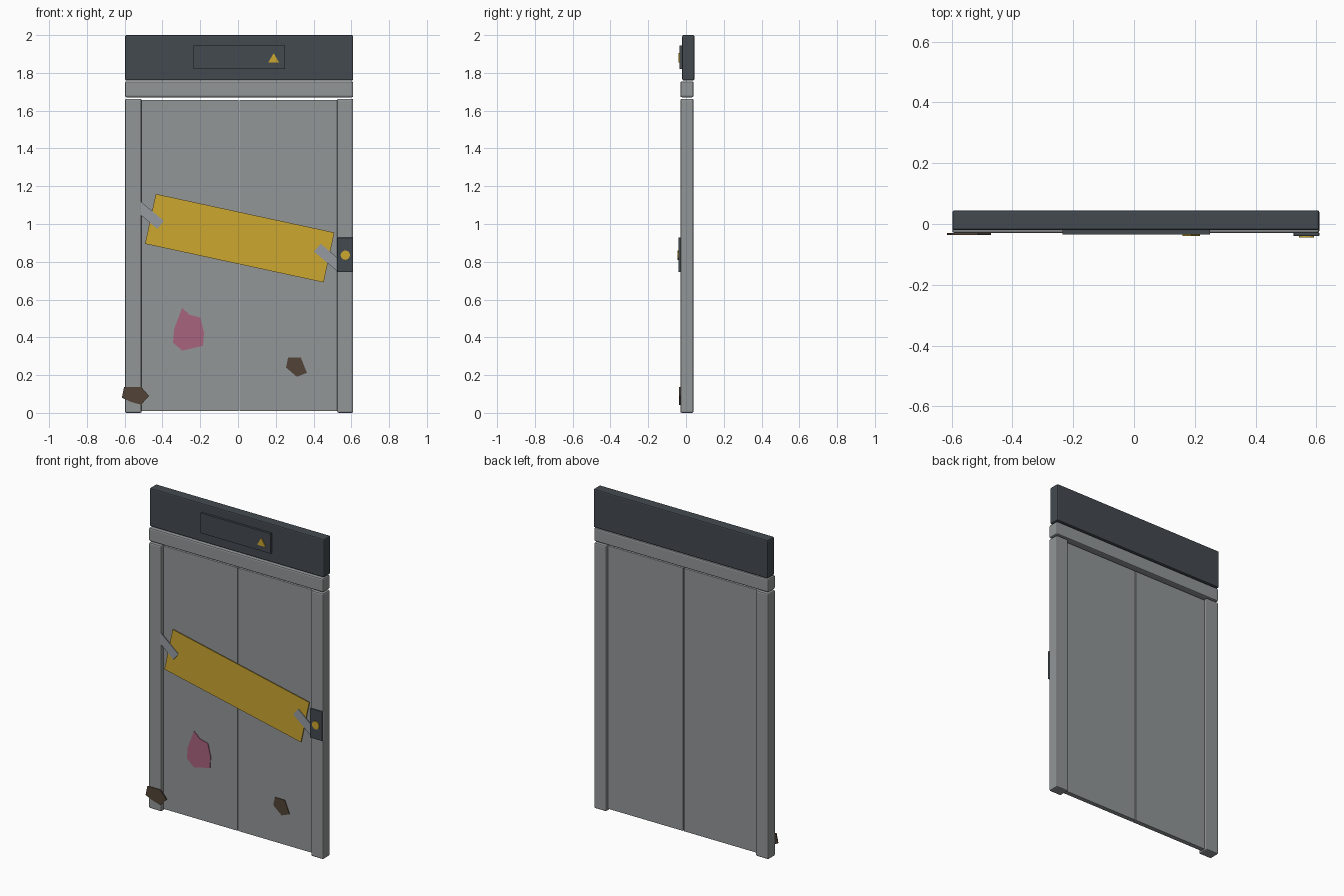
import bpy, math
from mathutils import Vector

cube = bpy.data.objects.get("Cube")
if cube:
    bpy.data.objects.remove(cube, do_unlink=True)


def material(name, *rgb):
    # sRGB 0-255 to linear
    lin = [((c / 255 + 0.055) / 1.055) ** 2.4 for c in rgb]
    m = bpy.data.materials.new(name)
    m.use_nodes = True
    m.diffuse_color = (*lin, 1)
    m.node_tree.nodes["Principled BSDF"].inputs["Base Color"].default_value = (*lin, 1)
    return m


steel = material("steel", 146, 150, 151)
dark = material("dark_metal", 67, 74, 80)
yellow = material("warning_yellow", 204, 167, 48)
tape_grey = material("tape_grey", 150, 155, 161)
pink = material("pink_stain", 168, 99, 125)
brown = material("brown_dirt", 82, 68, 55)


def plate(name, points, y0, y1, mat, bevel=0.0):
    """Extrude an x/z outline from y0 (front) to y1 (back)."""
    n = len(points)
    area = sum(points[i][0] * points[(i + 1) % n][1] - points[(i + 1) % n][0] * points[i][1]
               for i in range(n))
    if area < 0:
        points = points[::-1]
    verts = [(x, y0, z) for x, z in points] + [(x, y1, z) for x, z in points]
    faces = [list(range(n)), list(range(2 * n - 1, n - 1, -1))]
    faces += [[i, i + n, (i + 1) % n + n, (i + 1) % n] for i in range(n)]
    mesh = bpy.data.meshes.new(name)
    mesh.from_pydata(verts, [], faces)
    mesh.materials.append(mat)
    ob = bpy.data.objects.new(name, mesh)
    bpy.context.collection.objects.link(ob)
    if bevel:
        mod = ob.modifiers.new("Bevel", "BEVEL")
        mod.width = bevel
        mod.segments = 2
    return ob


def box(name, x0, x1, y0, y1, z0, z1, mat, bevel=0.0):
    return plate(name, [(x0, z0), (x1, z0), (x1, z1), (x0, z1)], y0, y1, mat, bevel)


def strip(name, x, z, length, width, degrees, y0, y1, mat):
    """Rectangle turned in the x/z plane."""
    a = math.radians(degrees)
    u = Vector((math.cos(a), math.sin(a))) * length / 2
    v = Vector((-math.sin(a), math.cos(a))) * width / 2
    c = Vector((x, z))
    return plate(name, [tuple(p) for p in (c - u - v, c + u - v, c + u + v, c - u + v)], y0, y1, mat)


# Frame
box("right_jamb", -0.598, -0.51, -0.03, 0.04, 0, 1.663, steel, 0.008)
box("left_jamb", 0.525, 0.61, -0.03, 0.04, 0, 1.663, steel, 0.008)
box("lintel", -0.598, 0.61, -0.03, 0.04, 1.671, 1.755, steel, 0.008)
box("header", -0.598, 0.61, -0.02, 0.045, 1.76, 2.0, dark, 0.007)

# Sliding doors
box("right_door", -0.512, 0.003, -0.01, 0.02, 0.01, 1.657, steel, 0.003)
box("left_door", 0.007, 0.527, -0.01, 0.02, 0.01, 1.657, steel, 0.003)

# Header display with warning triangle
box("display_panel", -0.235, 0.25, -0.034, -0.018, 1.82, 1.945, dark)
plate("warning_triangle", [(0.16, 1.855), (0.217, 1.855), (0.189, 1.904)], -0.04, -0.033, yellow)

# Call panel and round button
box("call_panel", 0.525, 0.61, -0.04, -0.028, 0.745, 0.928, dark, 0.003)
ring = [(0.568 + 0.025 * math.cos(i * math.tau / 12), 0.835 + 0.025 * math.sin(i * math.tau / 12))
        for i in range(12)]
plate("call_button", ring, -0.045, -0.039, yellow)

# Slanted sign held by tape
strip("warning_sign", 0.009, 0.925, 0.967, 0.27, -12.2, -0.025, -0.019, yellow)
strip("right_tape", -0.475, 1.05, 0.17, 0.055, -40, -0.029, -0.0245, tape_grey)
strip("left_tape", 0.485, 0.82, 0.17, 0.055, -40, -0.029, -0.0245, tape_grey)

# Stains
plate("pink_stain", [(-0.296, 0.555), (-0.254, 0.518), (-0.2, 0.505), (-0.18, 0.425), (-0.185, 0.355),
                     (-0.296, 0.33), (-0.344, 0.372), (-0.338, 0.445)], -0.014, -0.008, pink)
plate("door_dirt", [(0.265, 0.292), (0.333, 0.292), (0.365, 0.212), (0.312, 0.191), (0.254, 0.24)],
      -0.014, -0.008, brown)
plate("jamb_dirt", [(-0.603, 0.138), (-0.513, 0.138), (-0.471, 0.09), (-0.513, 0.043), (-0.566, 0.058),
                    (-0.615, 0.08)], -0.036, -0.029, brown)
